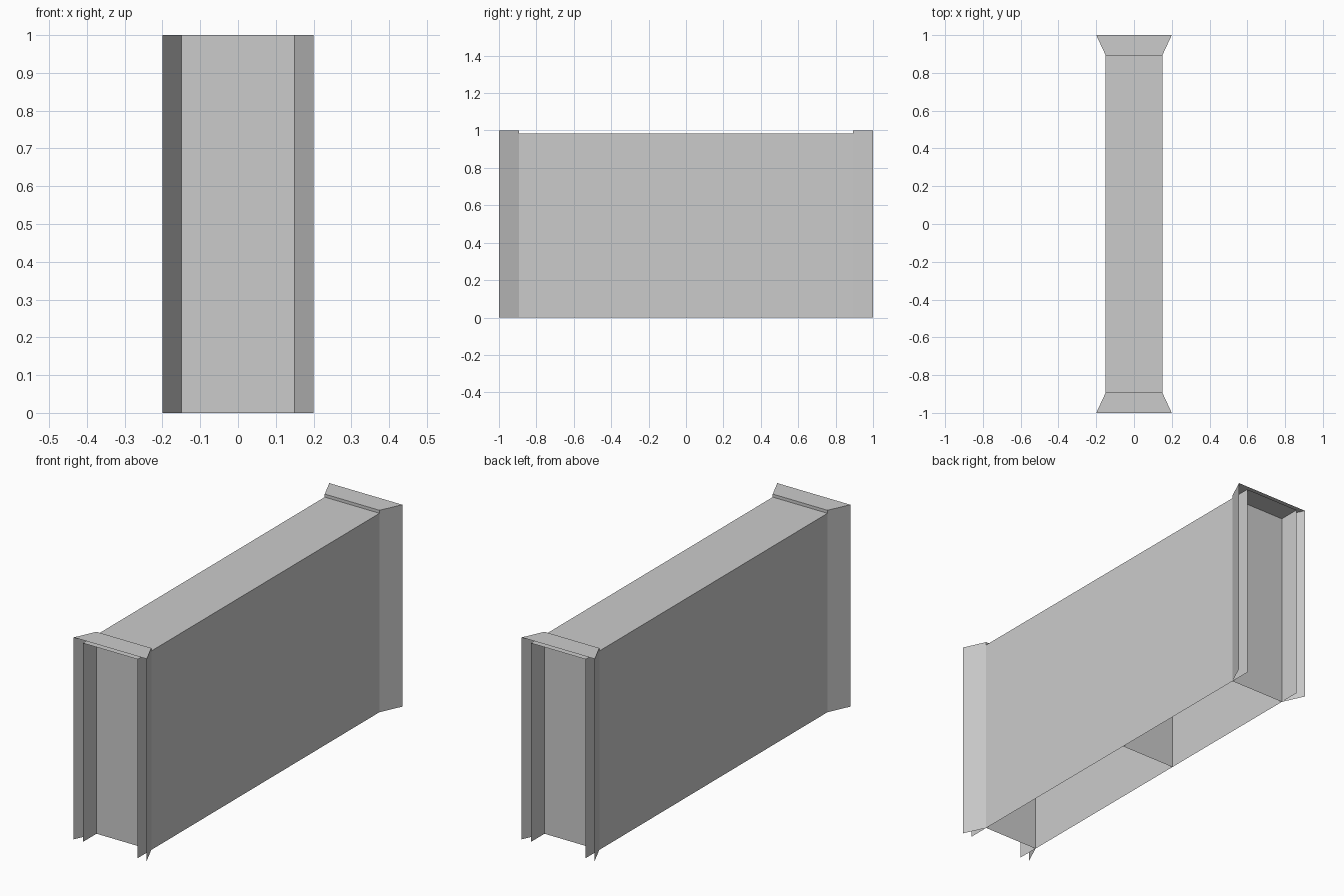
import bpy

if "Cube" in bpy.data.objects:
    bpy.data.objects.remove(bpy.data.objects["Cube"])

W, FLARE = 0.15, 0.20      # half widths of body and flared ends
YI, YO = 0.893, 1.0        # inner and outer end positions
ZB, ZT = 0.985, 1.0        # body top and end cap top


def sheet(name, faces):
    """Thin-surface part from a few polygons."""
    verts, polys = [], []
    for f in faces:
        polys.append(list(range(len(verts), len(verts) + len(f))))
        verts += f
    me = bpy.data.meshes.new(name)
    me.from_pydata(verts, [], polys)
    ob = bpy.data.objects.new(name, me)
    bpy.context.collection.objects.link(ob)
    return ob


def upright(a, b, top):
    """Vertical panel standing on the plan line a-b."""
    return [(*a, 0), (*b, 0), (*b, top), (*a, top)]


# Long hollow body, open underneath
sheet("side_panels", [upright((W, -YI), (W, YI), ZB),
                      upright((-W, YI), (-W, -YI), ZB)])
sheet("body_top", [[(-W, -YI, ZB), (W, -YI, ZB), (W, YI, ZB), (-W, YI, ZB)]])

# Inner cross wall
sheet("cross_wall", [upright((-W, 0.1), (W, 0.1), ZB)])

# Flared ends: recessed wall, straight lips, splayed wings and cap
for label, s in (("front", -1), ("back", 1)):
    yi, yo = s * YI, s * YO
    sheet(label + "_end_wall", [upright((s * W, yi), (-s * W, yi), ZT)])
    for side, m in (("left", -1), ("right", 1)):
        ends = [(m * W, yi), (m * W, yo)]
        wing = [(m * W, yi), (m * FLARE, yo)]
        if s * m < 0:
            ends.reverse()
            wing.reverse()
        sheet(f"{label}_{side}_lip", [upright(*ends, ZB)])
        sheet(f"{label}_{side}_wing", [upright(*wing, ZT)])
    cap = [(-W, yi, ZT), (W, yi, ZT), (FLARE, yo, ZT), (-FLARE, yo, ZT)]
    shelf = [(-W, yi, ZB), (W, yi, ZB), (W, yo, ZB), (-W, yo, ZB)]
    if s < 0:
        cap.reverse()
        shelf.reverse()
    sheet(label + "_cap", [cap])
    sheet(label + "_shelf", [shelf])
